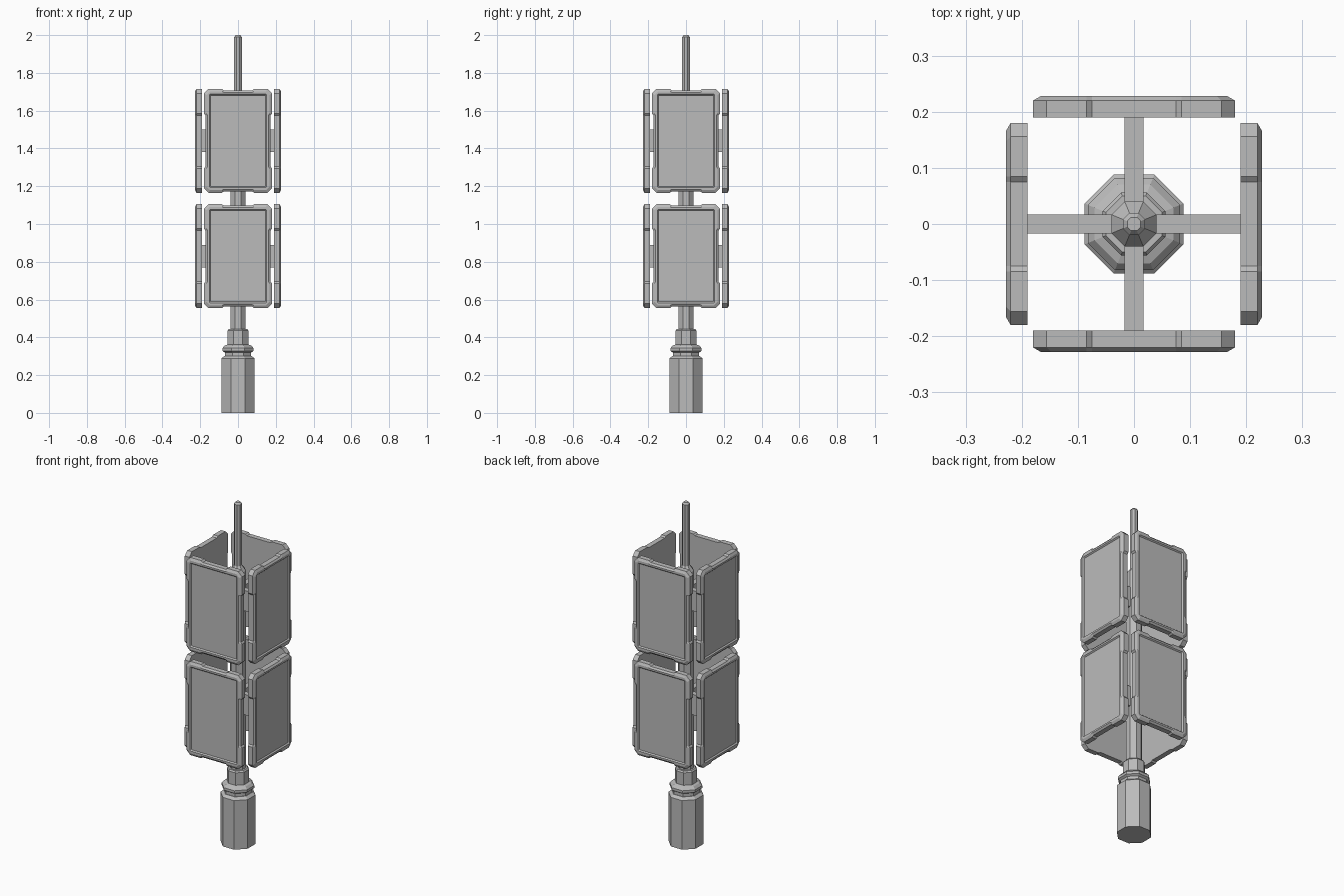
import bpy, bmesh
from math import pi, cos, sin
from mathutils import Matrix

if "Cube" in bpy.data.objects:
    bpy.data.objects.remove(bpy.data.objects["Cube"])

GREY = (0.5, 0.5, 0.5, 1)
grey = bpy.data.materials.new("plain_grey")
grey.use_nodes = True
grey.diffuse_color = GREY
grey.node_tree.nodes["Principled BSDF"].inputs["Base Color"].default_value = GREY


def make_object(name, bm):
    bmesh.ops.recalc_face_normals(bm, faces=bm.faces)
    mesh = bpy.data.meshes.new(name)
    bm.to_mesh(mesh)
    bm.free()
    mesh.materials.append(grey)
    obj = bpy.data.objects.new(name, mesh)
    bpy.context.collection.objects.link(obj)
    return obj


def skin(bm, rings):
    """Join equal rings of points into a closed solid."""
    loops = [[bm.verts.new(p) for p in ring] for ring in rings]
    for a, b in zip(loops, loops[1:]):
        for i in range(len(a)):
            j = (i + 1) % len(a)
            bm.faces.new((a[i], a[j], b[j], b[i]))
    bm.faces.new(loops[0])
    bm.faces.new(loops[-1])


def octagonal(name, profile):
    """Eight-sided turned part from (half width, height) pairs."""
    bm = bmesh.new()
    angles = [pi / 8 + i * pi / 4 for i in range(8)]
    skin(bm, [[(r / cos(pi / 8) * cos(a), r / cos(pi / 8) * sin(a), z)
               for a in angles] for r, z in profile])
    return make_object(name, bm)


def outline(inset, corner, notch, y):
    """Panel outline with cut corners and a shallow notch along each side."""
    w, h = 0.18 - inset, 0.275 - inset
    n, s = notch, 0.01

    def side(half, gap):
        return [(-half + corner, 0), (-gap - s, 0), (-gap, n),
                (gap, n), (gap + s, 0), (half - corner, 0)]
    pts = [(t, -h + d) for t, d in side(w, 0.075)]
    pts += [(w - d, t) for t, d in side(h, 0.135)]
    pts += [(-t, h - d) for t, d in side(w, 0.075)]
    pts += [(-w + d, -t) for t, d in side(h, 0.135)]
    return [(x, y, z) for x, z in pts]


# Handle, collar rings and central pole
octagonal("handle", [(0.088, 0), (0.088, 0.288), (0.072, 0.302)])
octagonal("collar", [(0.07, 0.295), (0.07, 0.32), (0.082, 0.328),
                     (0.082, 0.343), (0.07, 0.357), (0.056, 0.362),
                     (0.056, 0.435), (0.05, 0.443)])
octagonal("pole", [(0.04, 0.43), (0.04, 1.6), (0.02, 1.63)])
octagonal("top_rod", [(0.02, 1.6), (0.02, 1.99), (0.012, 2.0)])

# Two tiers of four framed panels, each on an arm
for tier, height in (("lower", 0.83), ("upper", 1.44)):
    for k, side in enumerate(("front", "left", "back", "right")):
        place = Matrix.Translation((0, 0, height)) @ Matrix.Rotation(k * pi / 2, 4, 'Z')

        bm = bmesh.new()
        skin(bm, [outline(0, 0.024, 0.008, -0.19),
                  outline(0, 0.024, 0.008, -0.22),
                  outline(0.014, 0.018, 0.004, -0.228),
                  outline(0.028, 0.004, 0, -0.228),
                  outline(0.034, 0.002, 0, -0.221)])
        bm.transform(place)
        make_object(f"{tier}_{side}_panel", bm)

        bm = bmesh.new()
        bmesh.ops.create_cube(bm, size=1)
        bm.transform(place @ Matrix.Translation((0, -0.11, 0))
                     @ Matrix.Diagonal((0.034, 0.164, 0.12, 1)))
        make_object(f"{tier}_{side}_arm", bm)
